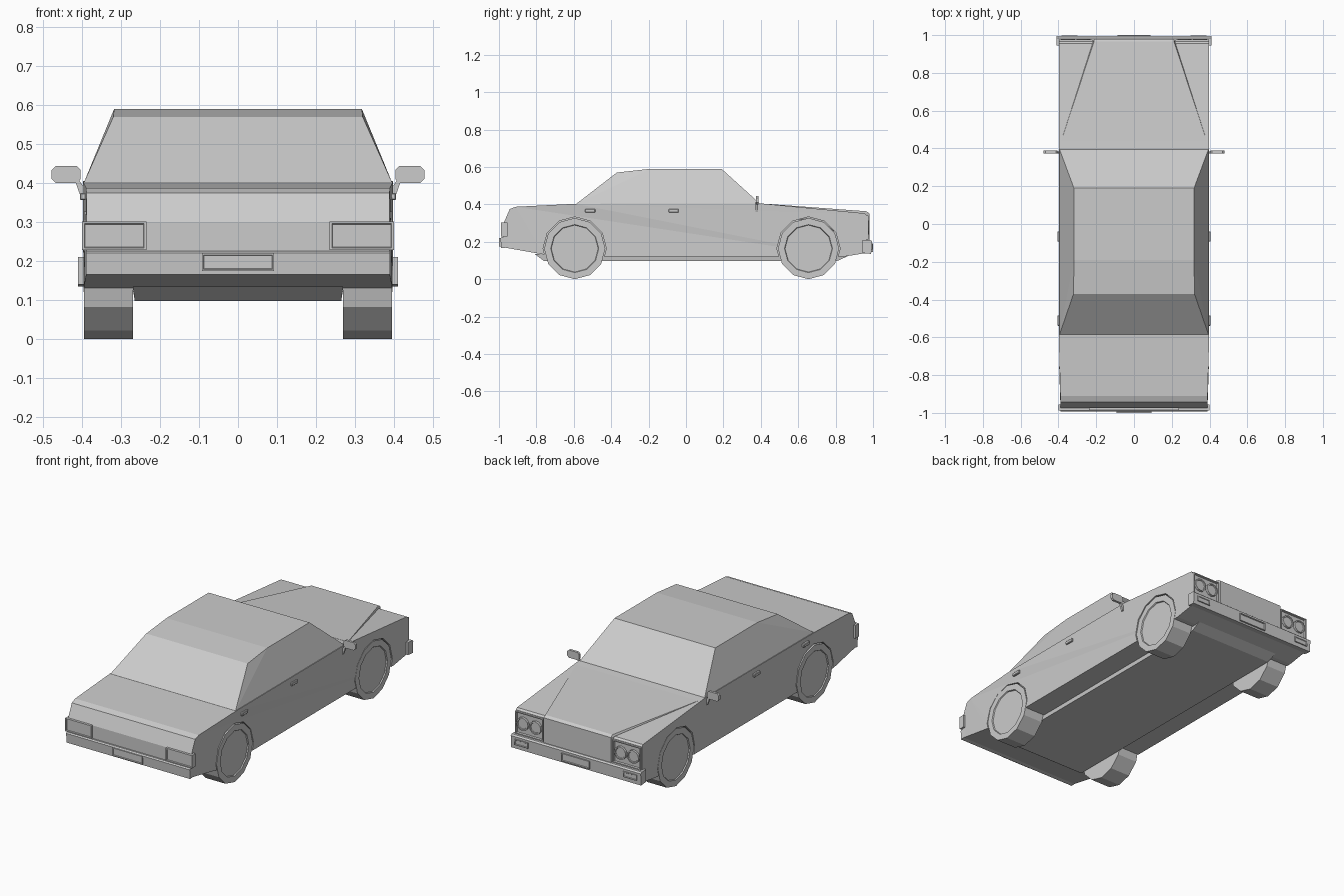
import bpy, bmesh, math
from mathutils import Matrix, Vector

if "Cube" in bpy.data.objects:
    bpy.data.objects.remove(bpy.data.objects["Cube"])


def finish(name, bm):
    bmesh.ops.recalc_face_normals(bm, faces=bm.faces)
    me = bpy.data.meshes.new(name)
    bm.to_mesh(me)
    bm.free()
    ob = bpy.data.objects.new(name, me)
    bpy.context.collection.objects.link(ob)
    return ob


def loft(name, profile):
    """Symmetric solid from a side profile of (y, z, half width)."""
    bm = bmesh.new()
    sides = [[bm.verts.new((s * w, y, z)) for y, z, w in profile] for s in (-1, 1)]
    n = len(profile)
    for i in range(n):
        j = (i + 1) % n
        bm.faces.new((sides[0][i], sides[0][j], sides[1][j], sides[1][i]))
    for side in sides:
        bm.faces.new(side)
    bmesh.ops.triangulate(bm, faces=[f for f in bm.faces if len(f.verts) > 4])
    return finish(name, bm)


def hull(name, points):
    bm = bmesh.new()
    for p in points:
        bm.verts.new(p)
    bmesh.ops.convex_hull(bm, input=bm.verts)
    return finish(name, bm)


def box(name, x, y, z, bevel=0.0):
    bm = bmesh.new()
    bmesh.ops.create_cube(bm, size=1)
    for v in bm.verts:
        v.co = Vector([a + (b - a) * (c + .5) for (a, b), c in zip((x, y, z), v.co)])
    if bevel:
        bmesh.ops.bevel(bm, geom=bm.edges[:], offset=bevel, segments=1, affect='EDGES')
    return finish(name, bm)


def panel(name, x, z, y_back, y_front, border, depth):
    """Box whose outer face carries a raised rim around a recessed field."""
    ob = box(name, x, sorted((y_back, y_front)), z)
    bm = bmesh.new()
    bm.from_mesh(ob.data)
    face = [f for f in bm.faces if abs(f.calc_center_median().y - y_front) < 1e-4]
    bmesh.ops.inset_region(bm, faces=face, thickness=border)
    bmesh.ops.inset_region(bm, faces=face, thickness=.003, depth=-depth)
    bm.to_mesh(ob.data)
    bm.free()
    return ob


def cylinder(name, x0, x1, y, z, r, sides=12):
    bm = bmesh.new()
    bmesh.ops.create_cone(bm, cap_ends=True, segments=sides, radius1=r, radius2=r, depth=abs(x1 - x0),
                          matrix=Matrix.Translation(((x0 + x1) / 2, y, z)) @ Matrix.Rotation(math.pi / 2, 4, 'Y'))
    return finish(name, bm)


def span(s, a, b):
    return sorted((s * a, s * b))


# Lower body shell
body = loft("body", [(-.975, .17, .389), (-.975, .30, .389), (-.942, .375, .389), (-.91, .387, .39),
                     (-.59, .403, .398), (.40, .405, .398), (.955, .352, .397), (.965, .342, .397),
                     (.965, .14, .397), (.84, .12, .397), (-.70, .12, .397), (-.76, .132, .396)])

# Wheels and the arches cut for them
R = .1635
for s, side in ((-1, "left"), (1, "right")):
    for y, end in ((-.595, "trunk"), (.655, "hood")):
        cutter = cylinder("arch_cutter", s * .262, s * .45, y, .164, .169)
        cutter.hide_render = True
        mod = body.modifiers.new("arch", 'BOOLEAN')
        mod.operation, mod.solver, mod.object = 'DIFFERENCE', 'EXACT', cutter
        bpy.context.view_layer.objects.active = body
        bpy.ops.object.modifier_apply(modifier=mod.name)
        bpy.data.objects.remove(cutter)

        wheel = cylinder(f"wheel_{end}_{side}", s * .27, s * .395, y, R, R)
        bm = bmesh.new()
        bm.from_mesh(wheel.data)
        cap = [f for f in bm.faces if f.calc_center_median().x * s > .39]
        bmesh.ops.inset_region(bm, faces=cap, thickness=.035)
        bmesh.ops.inset_region(bm, faces=cap, thickness=.003, depth=-.006)
        bm.to_mesh(wheel.data)
        bm.free()

# Cabin with sloping windows
hull("cabin", [(s * x, y, z) for s in (-1, 1) for x, y, z in
               ((.396, -.59, .40), (.396, .40, .40), (.32, -.37, .57), (.318, -.19, .59), (.318, .19, .59))])

# Raised hood with the grille nose
hull("hood", [(s * x, y, z) for s in (-1, 1) for x, y, z in
              ((.385, .44, .402), (.375, .44, .38), (.212, .965, .363), (.212, .98, .352),
               (.212, .98, .205), (.212, .93, .205))])

# Underbody
hull("underbody", [(s * x, y, z) for s in (-1, 1) for x, y, z in
                   ((.27, -.81, .135), (.265, -.76, .098), (.265, .81, .098), (.27, .88, .13))])

# Bumpers and plates
loft("trunk_bumper", [(-.95, .17, .39), (-.988, .166, .39), (-.992, .22, .39), (-.985, .226, .39), (-.95, .226, .39)])
hull("hood_bumper", [(s * x, y, z) for s in (-1, 1) for x in (.41,) for y, z in
                     ((.945, .14), (.99, .135), (.994, .203), (.985, .21), (.945, .21))])
panel("trunk_plate", (-.093, .093), (.174, .22), -.97, -1.0, .006, .004)
panel("hood_plate", (-.088, .088), (.145, .19), .97, 1.0, .006, .004)

for s, side in ((-1, "left"), (1, "right")):
    # Tail light and front lamps
    panel(f"tail_light_{side}", span(s, .235, .40), (.228, .302), -.955, -.988, .008, .005)
    panel(f"indicator_{side}", span(s, .30, .385), (.158, .19), .97, .998, .006, .003)
    panel(f"headlight_bezel_{side}", span(s, .22, .396), (.212, .34), .94, .976, .008, .01)
    for x in (.268, .349):
        lamp = cylinder(f"headlight_{side}", -.012, .012, 0, 0, .037)
        bm = bmesh.new()
        bm.from_mesh(lamp.data)
        cap = [f for f in bm.faces if f.normal.x > .9]
        bmesh.ops.inset_region(bm, faces=cap, thickness=.007)
        bmesh.ops.inset_region(bm, faces=cap, thickness=.002, depth=-.005)
        bm.transform(Matrix.Translation((s * x, .967, .277)) @ Matrix.Rotation(math.pi / 2, 4, 'Z'))
        bm.to_mesh(lamp.data)
        bm.free()

    # Door handles
    for y in (-.512, -.066):
        box(f"door_handle_{side}", span(s, .39, .406), (y - .027, y + .027), (.356, .375), .003)

    # Mirror: chamfered plate on a short stalk
    c = .01
    hull(f"mirror_{side}", [(s * x, y, z) for y in (.374, .388) for x, z in
                            ((.404, .40 + c), (.404, .444 - c), (.404 + c, .444), (.478 - c, .444),
                             (.478, .444 - c), (.478, .40 + c), (.478 - c, .40), (.404 + c, .40))])
    hull(f"mirror_stalk_{side}", [(s * x, y, z) for y in (.372, .384) for x, z in
                                  ((.392, .36), (.402, .36), (.402, .378), (.418, .405), (.41, .41), (.392, .385))])
